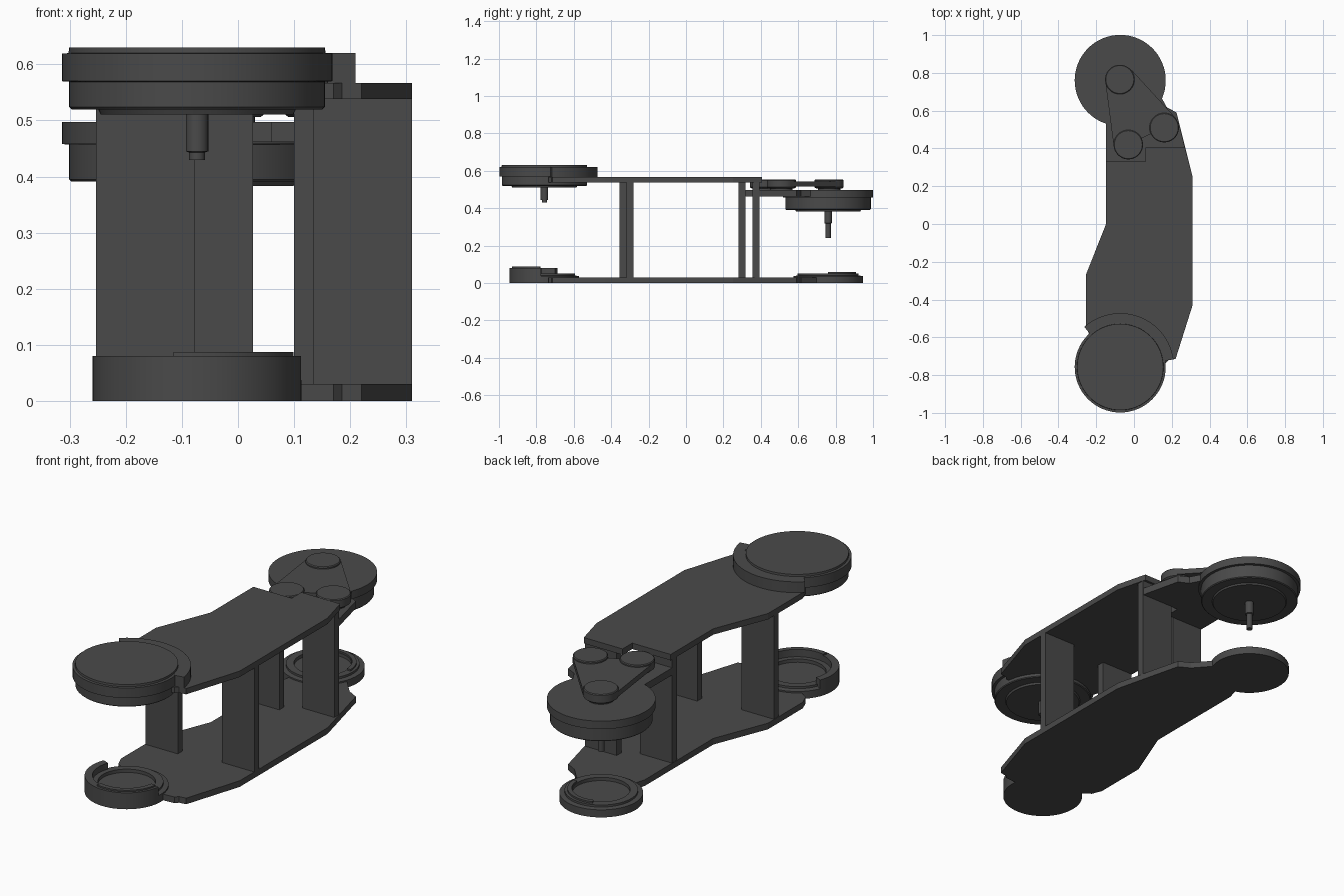
import bpy, bmesh, math

cube = bpy.data.objects.get("Cube")
if cube:
    bpy.data.objects.remove(cube, do_unlink=True)

GREY = (0.068, 0.068, 0.068, 1)
mat = bpy.data.materials.new("dark grey")
mat.use_nodes = True
mat.diffuse_color = GREY
bsdf = next(n for n in mat.node_tree.nodes if n.type == 'BSDF_PRINCIPLED')
bsdf.inputs["Base Color"].default_value = GREY
bsdf.inputs["Roughness"].default_value = 0.6


def finish(name, bm, smooth=False):
    bmesh.ops.recalc_face_normals(bm, faces=bm.faces)
    me = bpy.data.meshes.new(name)
    bm.to_mesh(me)
    bm.free()
    me.materials.append(mat)
    ob = bpy.data.objects.new(name, me)
    bpy.context.collection.objects.link(ob)
    if smooth:
        bpy.ops.object.select_all(action='DESELECT')
        ob.select_set(True)
        bpy.context.view_layer.objects.active = ob
        bpy.ops.object.shade_smooth_by_angle(angle=math.radians(30))
    return ob


def prism(name, pts, z0, z1, smooth=False):
    """Extrude a flat outline from z0 to z1."""
    bm = bmesh.new()
    face = bm.faces.new([bm.verts.new((x, y, z0)) for x, y in pts])
    ext = bmesh.ops.extrude_face_region(bm, geom=[face])
    for v in ext["geom"]:
        if isinstance(v, bmesh.types.BMVert):
            v.co.z = z1
    return finish(name, bm, smooth)


def lathe(name, c, profile, n=64):
    """Turn (radius, z) points about a vertical axis; zero radius closes an end."""
    bm = bmesh.new()
    rings = []
    for r, z in profile:
        if r == 0:
            rings.append([bm.verts.new((c[0], c[1], z))] * n)
        else:
            rings.append([bm.verts.new((c[0] + r * math.cos(2 * math.pi * i / n),
                                        c[1] + r * math.sin(2 * math.pi * i / n), z))
                          for i in range(n)])
    for a, b in zip(rings, rings[1:]):
        for i in range(n):
            j = (i + 1) % n
            quad = list(dict.fromkeys((a[i], a[j], b[j], b[i])))
            bm.faces.new(quad)
    return finish(name, bm, True)


def arc(c, r, a0, a1, n=32):
    return [(c[0] + r * math.cos(math.radians(a0 + (a1 - a0) * i / n)),
             c[1] + r * math.sin(math.radians(a0 + (a1 - a0) * i / n))) for i in range(n + 1)]


def ring_sector(name, c, r0, r1, a0, a1, z0, z1):
    prism(name, arc(c, r1, a0, a1) + arc(c, r0, a1, a0), z0, z1, True)


FRONT = (-0.073, -0.757)
BACK = (-0.073, 0.76)

# Plates: shared side outlines
front_end = [(-0.255, -0.27), (-0.255, -0.54), (-0.235, -0.59), (-0.1, -0.68),
             (0.1, -0.74), (0.17, -0.735), (0.185, -0.72), (0.22, -0.715), (0.31, -0.43)]
prism("top_plate", [(-0.148, 0.33), (-0.148, 0.0)] + front_end +
      [(0.31, 0.25), (0.27, 0.405), (0.06, 0.405), (0.06, 0.33)], 0.538, 0.567)
prism("bottom_plate", [(-0.148, 0.53), (-0.148, 0.0)] + front_end +
      [(0.31, 0.25), (0.225, 0.59), (0.17, 0.62), (0.1, 0.7), (-0.1, 0.7)], 0.0, 0.03)
prism("rear_bracket", [(-0.148, 0.318), (0.06, 0.318), (0.06, 0.39), (0.273, 0.39),
                       (0.225, 0.59), (0.175, 0.615), (0.14, 0.68), (-0.1, 0.7),
                       (-0.19, 0.56), (-0.148, 0.53)], 0.462, 0.497)

# Upright plates between top and bottom
for name, x0, x1, y0 in (("front_post_a", -0.253, -0.077, -0.356),
                         ("front_post_b", 0.135, 0.31, -0.317),
                         ("rear_post_a", -0.147, 0.027, 0.281),
                         ("rear_post_b", 0.10, 0.273, 0.356)):
    y1 = y0 + 0.037
    prism(name, [(x0, y0), (x1, y0), (x1, y1), (x0, y1)], 0.028, 0.54)

# Front wheel housing with collar and stepped axle
lathe("front_wheel", FRONT, [(0, 0.63), (0.228, 0.63), (0.229, 0.62), (0.241, 0.619),
                             (0.241, 0.57), (0.228, 0.569), (0.228, 0.524), (0.224, 0.52),
                             (0.176, 0.52), (0.172, 0.511), (0, 0.511)])
ring_sector("front_collar", FRONT, 0.235, 0.285, 8, 132, 0.567, 0.62)
lathe("front_axle", FRONT, [(0, 0.515), (0.02, 0.515), (0.02, 0.445), (0.014, 0.443),
                            (0.014, 0.43), (0, 0.43)], 24)

# Rear wheel housing with longer axle
lathe("rear_wheel", BACK, [(0, 0.497), (0.241, 0.497), (0.241, 0.458), (0.228, 0.457),
                           (0.228, 0.395), (0.224, 0.391), (0.176, 0.391), (0.172, 0.383),
                           (0, 0.383)])
lathe("rear_axle", BACK, [(0, 0.39), (0.02, 0.39), (0.02, 0.32), (0.014, 0.318),
                          (0.014, 0.24), (0, 0.24)], 24)

# Three-way link with round pads
pads = [(-0.075, 0.765), (-0.03, 0.42), (0.16, 0.51)]
for i, p in enumerate(pads):
    lathe(f"link_pad_{i + 1}", p, [(0, 0.553), (0.074, 0.553), (0.078, 0.549), (0.078, 0.512),
                                   (0.07, 0.506), (0.06, 0.506), (0.06, 0.495), (0, 0.495)], 40)
prism("link_arm", [(-0.152, 0.757), (-0.107, 0.41), pads[1], pads[2], (0.222, 0.56),
                   (-0.012, 0.815)], 0.517, 0.543)

# Bottom cups: stepped ring with a recessed floor
for name, c in (("front_cup", FRONT), ("rear_cup", BACK)):
    lathe(name, c, [(0, 0), (0.186, 0), (0.186, 0.037), (0.163, 0.04), (0.163, 0.05),
                    (0.128, 0.05), (0.128, 0.034), (0, 0.034)])
ring_sector("front_cup_wall", FRONT, 0.152, 0.1865, 158, 354, 0.0, 0.08)
ring_sector("front_cup_lip", FRONT, 0.15, 0.174, 256, 352, 0.078, 0.087)
ring_sector("rear_cup_lip", BACK, 0.13, 0.15, 0, 110, 0.048, 0.058)
